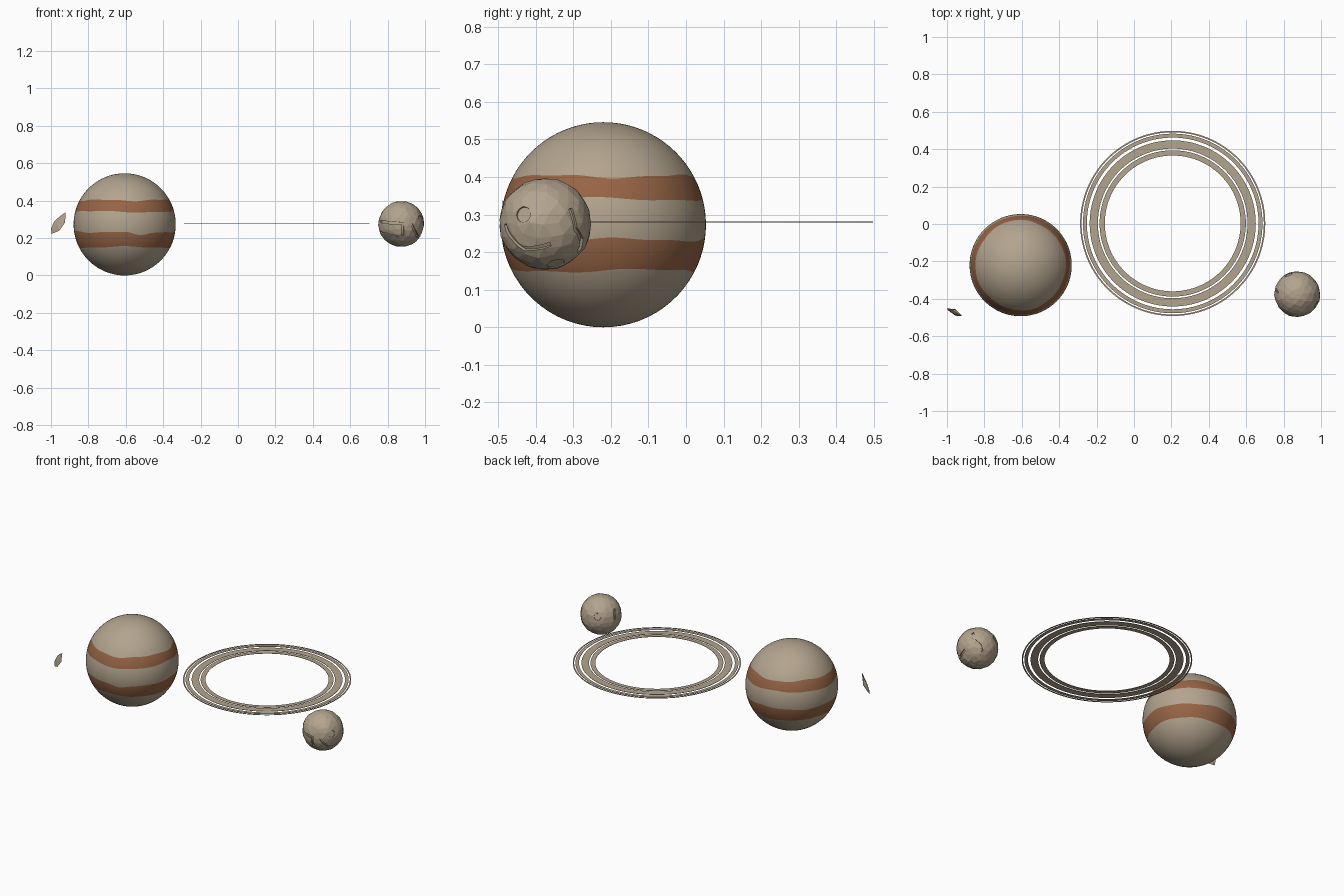
import bpy, bmesh, math, random
from mathutils import Vector

if "Cube" in bpy.data.objects:
    bpy.data.objects.remove(bpy.data.objects["Cube"])

random.seed(4)


def material(name, rgb):
    m = bpy.data.materials.new(name)
    m.diffuse_color = (*rgb, 1)
    m.use_nodes = True
    m.node_tree.nodes["Principled BSDF"].inputs["Base Color"].default_value = m.diffuse_color
    return m


TAN = material("dusty tan", (0.45, 0.37, 0.27))
BROWN = material("rust brown", (0.31, 0.13, 0.06))


def make_object(name, bm, mats, smooth=False):
    bmesh.ops.recalc_face_normals(bm, faces=bm.faces)
    me = bpy.data.meshes.new(name)
    bm.to_mesh(me)
    bm.free()
    for m in mats:
        me.materials.append(m)
    ob = bpy.data.objects.new(name, me)
    bpy.context.collection.objects.link(ob)
    if smooth:
        for p in me.polygons:
            p.use_smooth = True
    return ob


# Banded planet: rows of the sphere follow the wavy edges of the two belts
R, SEG = 0.273, 128
ROWS = [12, 8, 8, 6, 14]


def band_edges(a):
    dip = math.exp(-((a + 1.27) / 0.2) ** 2)
    wave = lambda k, p: 0.004 * math.sin(k * a + p) + 0.002 * math.sin((2 * k + 1) * a + p)
    return [-0.122 + wave(3, 0), -0.040 + wave(4, 1) - 0.022 * dip,
            0.068 + wave(3, 2), 0.129 + wave(4, 4)]


bm = bmesh.new()
grid = []
for s in range(SEG):
    a = 2 * math.pi * s / SEG - math.pi
    lats = [-math.pi / 2] + [math.asin(z / R) for z in band_edges(a)] + [math.pi / 2]
    column = []
    for k, n in enumerate(ROWS):
        for i in range(n):
            t = lats[k] + (lats[k + 1] - lats[k]) * i / n
            if k or i:
                column.append(bm.verts.new((R * math.cos(t) * math.cos(a),
                                            R * math.cos(t) * math.sin(a), R * math.sin(t))))
    grid.append(column)
south, north = bm.verts.new((0, 0, -R)), bm.verts.new((0, 0, R))
belts = [False] * ROWS[0] + [True] * ROWS[1] + [False] * ROWS[2] + [True] * ROWS[3] + [False] * ROWS[4]
for s in range(SEG):
    c, d = grid[s], grid[(s + 1) % SEG]
    bm.faces.new((south, d[0], c[0]))
    bm.faces.new((north, c[-1], d[-1]))
    for i in range(len(c) - 1):
        f = bm.faces.new((c[i], d[i], d[i + 1], c[i + 1]))
        f.material_index = int(belts[i + 1])
planet = make_object("banded_planet", bm, [TAN, BROWN], True)
planet.location = (-0.606, -0.22, R)

# Four thin concentric rings
for n, (r0, r1) in enumerate([(0.363, 0.391), (0.400, 0.444), (0.459, 0.480), (0.487, 0.495)]):
    bm = bmesh.new()
    h, N = 0.001, 128
    loops = []
    for s in range(N):
        a = 2 * math.pi * s / N
        loops.append([bm.verts.new((r * math.cos(a), r * math.sin(a), z))
                      for r, z in ((r0, -h), (r1, -h), (r1, h), (r0, h))])
    for s in range(N):
        c, d = loops[s], loops[(s + 1) % N]
        for i in range(4):
            j = (i + 1) % 4
            bm.faces.new((c[i], d[i], d[j], c[j]))
    ring = make_object("ring_%d" % (n + 1), bm, [TAN])
    ring.location = (0.207, 0.003, 0.28)

# Faceted rocky moon
MC, MR = Vector((0.873, -0.375, 0.275)), 0.123
bm = bmesh.new()
bmesh.ops.create_icosphere(bm, subdivisions=3, radius=MR)
for v in bm.verts:
    v.co += Vector([random.uniform(-0.006, 0.006) for _ in range(3)])
    v.co = v.co.normalized() * MR * random.uniform(0.985, 1.01)
moon = make_object("rocky_moon", bm, [TAN])
moon.location = MC


def cut(cutter):
    bpy.context.view_layer.objects.active = moon
    mod = moon.modifiers.new("cut", 'BOOLEAN')
    mod.operation, mod.solver, mod.object = 'DIFFERENCE', 'EXACT', cutter
    bpy.ops.object.modifier_apply(modifier=mod.name)
    bpy.data.objects.remove(cutter)


# Round craters
for d, r in [((0.85, -0.48, 0.21), 0.024), ((-0.38, 0.85, 0.28), 0.024), ((0.38, 0.24, -0.89), 0.028)]:
    d = Vector(d).normalized()
    bm = bmesh.new()
    bmesh.ops.create_cone(bm, cap_ends=True, segments=20, radius1=r * 0.85, radius2=r * 1.15, depth=0.03)
    c = make_object("crater_cutter", bm, [TAN])
    c.rotation_mode = 'QUATERNION'
    c.rotation_quaternion = d.to_track_quat('Z', 'Y')
    c.location = MC + d * (MR + 0.008)
    c.hide_render = True
    cut(c)

# Angular surface cracks, cut with square section channels
CRACKS = [
    [(-0.92, -0.38, 0.11), (-0.45, -0.89, 0.05), (0.06, -1.0, 0.02), (0.06, -0.86, -0.5)],
    [(-0.93, -0.15, -0.33), (-0.6, -0.65, -0.45), (-0.15, -0.82, -0.55)],
    [(0.45, -0.86, 0.0), (0.55, -0.81, -0.2), (0.70, -0.45, -0.55), (0.88, 0.12, -0.45)],
    [(0.75, 0.55, 0.34), (0.72, 0.66, -0.1), (0.45, 0.78, -0.35), (0.33, 0.73, -0.61)],
    [(-0.85, 0.05, 0.52), (-0.9, 0.2, 0.3), (-0.96, 0.22, 0.05)],
]
for path in CRACKS:
    pts = []
    for a, b in zip(path, path[1:]):
        a, b = Vector(a).normalized(), Vector(b).normalized()
        pts += [a.slerp(b, i / 4) for i in range(4)]
    pts.append(Vector(path[-1]).normalized())
    bm = bmesh.new()
    rows = []
    for i, p in enumerate(pts):
        side = (pts[min(i + 1, len(pts) - 1)] - pts[max(i - 1, 0)]).cross(p).normalized() * 0.006
        rows.append([bm.verts.new(p * k + side * s)
                     for k, s in ((MR * 0.92, -1), (MR * 0.92, 1), (MR * 1.08, 1), (MR * 1.08, -1))])
    for c, d in zip(rows, rows[1:]):
        for i in range(4):
            j = (i + 1) % 4
            bm.faces.new((c[i], d[i], d[j], c[j]))
    bm.faces.new(rows[0])
    bm.faces.new(rows[-1][::-1])
    c = make_object("crack_cutter", bm, [TAN])
    c.location = MC
    c.hide_render = True
    cut(c)

# Small asteroid shard
bm = bmesh.new()
for p in [(-0.996, -0.46, 0.222), (-1.0, -0.453, 0.25), (-0.982, -0.453, 0.290), (-0.95, -0.46, 0.318),
          (-0.921, -0.488, 0.337), (-0.925, -0.493, 0.282), (-0.955, -0.490, 0.240),
          (-0.965, -0.480, 0.275), (-0.955, -0.455, 0.270)]:
    bm.verts.new(p)
bmesh.ops.convex_hull(bm, input=bm.verts)
make_object("asteroid_shard", bm, [TAN])
